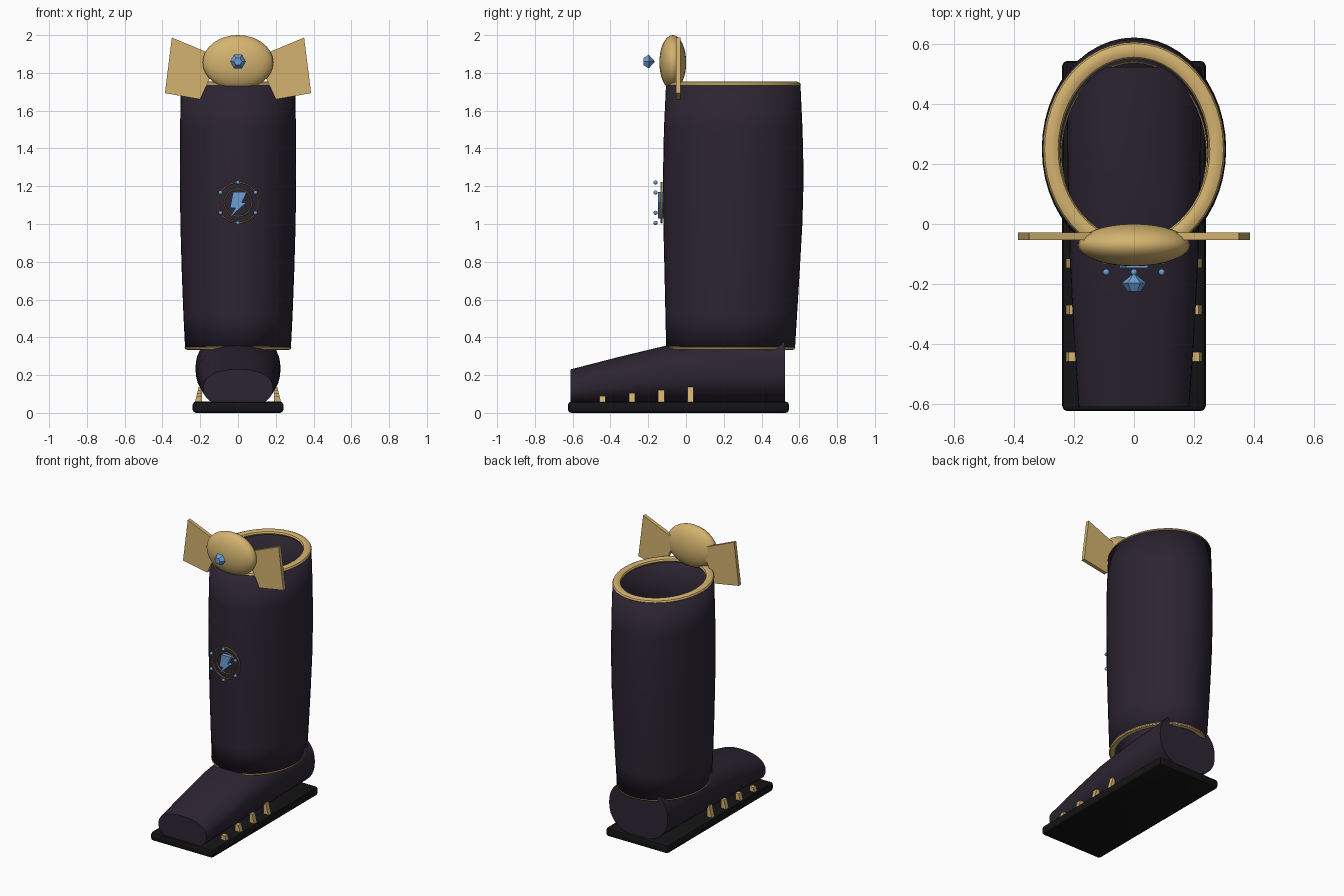
import bpy, bmesh, math
from math import sin, cos, pi, radians
from mathutils import Matrix

if "Cube" in bpy.data.objects:
    bpy.data.objects.remove(bpy.data.objects["Cube"])


def material(name, rgb):
    m = bpy.data.materials.new(name)
    m.diffuse_color = (*rgb, 1)
    m.use_nodes = True
    m.node_tree.nodes["Principled BSDF"].inputs["Base Color"].default_value = m.diffuse_color
    return m


LEATHER = material("leather", (0.025, 0.018, 0.032))
RUBBER = material("rubber", (0.007, 0.007, 0.008))
GOLD = material("gold", (0.66, 0.45, 0.16))
BLUE = material("blue", (0.16, 0.35, 0.68))


def finish(name, bm, mat, smooth=True, recalc=True):
    if recalc:
        bmesh.ops.recalc_face_normals(bm, faces=bm.faces[:])
    me = bpy.data.meshes.new(name)
    bm.to_mesh(me)
    bm.free()
    ob = bpy.data.objects.new(name, me)
    bpy.context.collection.objects.link(ob)
    me.materials.append(mat)
    if smooth:
        bpy.ops.object.select_all(action='DESELECT')
        ob.select_set(True)
        bpy.context.view_layer.objects.active = ob
        bpy.ops.object.shade_smooth_by_angle(angle=radians(35))
    return ob


def loft(bm, rings, cap=False, closed=False):
    """Skin a list of equally long point rings."""
    vs = [[bm.verts.new(p) for p in r] for r in rings]
    n = len(vs[0])
    pairs = list(zip(vs, vs[1:])) + ([(vs[-1], vs[0])] if closed else [])
    for a, b in pairs:
        for i in range(n):
            k = (i + 1) % n
            bm.faces.new((a[i], a[k], b[k], b[i]))
    if cap:
        bm.faces.new(vs[0])
        bm.faces.new(vs[-1])


def prism(name, pts, y0, y1, mat):
    """Extrude an xz outline along y."""
    bm = bmesh.new()
    loft(bm, [[(x, y, z) for x, z in pts] for y in (y0, y1)], cap=True)
    return finish(name, bm, mat, smooth=False)


def oval(rx, front, back, z, n=48):
    c, ry = (front + back) / 2, (back - front) / 2
    return [(rx * cos(2 * pi * i / n), c + ry * sin(2 * pi * i / n), z) for i in range(n)]


def oval_ring(name, rx, front, back, z, r, h, mat, sides=10):
    """Horizontal oval trim with a rounded section."""
    bm = bmesh.new()
    rings = []
    for j in range(sides):
        a = 2 * pi * j / sides
        d = r * cos(a)
        rings.append(oval(rx + d, front - d, back + d, z + h * sin(a)))
    loft(bm, rings, closed=True)
    return finish(name, bm, mat)


def ball(name, centre, radii, mat, seg=16):
    bm = bmesh.new()
    bmesh.ops.create_uvsphere(bm, u_segments=seg, v_segments=seg // 2, radius=1,
                              matrix=Matrix.Translation(centre) @ Matrix.Diagonal((*radii, 1)))
    return finish(name, bm, mat)


# Sole
bm = bmesh.new()
bmesh.ops.create_cube(bm, size=1, matrix=Matrix.Translation((0, -0.04, 0.03))
                      @ Matrix.Diagonal((0.48, 1.17, 0.06, 1)))
bmesh.ops.bevel(bm, geom=bm.edges[:], offset=0.017, segments=2, profile=0.5, affect='EDGES')
finish("sole", bm, RUBBER)


# Foot: squarish oval sections from toe to heel
def section(y, rx, c, rz, n=40, e=2 / 2.3):
    pts = []
    for i in range(n):
        u, w = cos(2 * pi * i / n), sin(2 * pi * i / n)
        pts.append((math.copysign(abs(u) ** e * rx, u), y,
                    c + math.copysign(abs(w) ** e * rz, w)))
    return pts


bm = bmesh.new()
loft(bm, [section(-0.612, 0.185, 0.13, 0.1), section(-0.36, 0.202, 0.167, 0.128),
          section(-0.11, 0.215, 0.2, 0.155), section(0.2, 0.223, 0.222, 0.175),
          section(0.525, 0.225, 0.235, 0.185)], cap=True)
finish("foot", bm, LEATHER)

# Shaft: hollow oval tube
bm = bmesh.new()
loft(bm, [oval(rx, f, b, z) for z, rx, f, b in (
    (0.34, 0.28, -0.105, 0.577), (0.52, 0.289, -0.109, 0.588), (0.75, 0.298, -0.114, 0.602),
    (1.0, 0.305, -0.12, 0.616), (1.25, 0.308, -0.122, 0.623), (1.5, 0.307, -0.117, 0.617),
    (1.735, 0.302, -0.106, 0.606))])
shaft = finish("shaft", bm, LEATHER, recalc=False)
solid = shaft.modifiers.new("wall", 'SOLIDIFY')
solid.thickness = 0.035
solid.offset = -1

# Gold trims at the rim and ankle
oval_ring("rim_trim", 0.276, -0.08, 0.58, 1.737, 0.028, 0.018, GOLD)
oval_ring("ankle_trim", 0.262, -0.088, 0.558, 0.345, 0.021, 0.013, GOLD, 8)

# Side stripes above the sole
for s, side in ((1, "right"), (-1, "left")):
    for i, (y, top) in enumerate(((-0.443, 0.09), (-0.287, 0.105), (-0.131, 0.12), (0.025, 0.138))):
        lean = 0.228 - (top - 0.055) * 0.25
        prism(f"stripe_{side}_{i + 1}",
              [(s * 0.19, 0.055), (s * 0.228, 0.055), (s * lean, top), (s * 0.19, top)],
              y - 0.016, y + 0.016, GOLD)
    # Wing plates beside the crest
    prism(f"wing_{side}", [(s * x, z) for x, z in (
        (0.35, 1.987), (0.387, 1.693), (0.2, 1.66), (0.1, 1.882))], -0.053, -0.028, GOLD)

# Crest
ball("crest", (0, -0.07, 1.855), (0.187, 0.071, 0.145), GOLD, 32)

# Faceted gem with front table and rear point
bm = bmesh.new()
loft(bm, [[(r * cos(pi * i / 3), y, 1.86 + r * sin(pi * i / 3)) for i in range(6)]
          for y, r in ((-0.226, 0.021), (-0.197, 0.042), (-0.166, 0.002))], cap=True)
finish("gem", bm, BLUE, smooth=False)

# Emblem: bolt, two thin rings and six beads
prism("bolt", [(-0.026, 1.17), (0.047, 1.17), (0.02, 1.114), (0.044, 1.114),
               (-0.048, 1.03), (-0.014, 1.084), (-0.042, 1.084)], -0.147, -0.118, BLUE)
for name, R in (("emblem_outer_ring", 0.107), ("emblem_inner_ring", 0.072)):
    bm = bmesh.new()
    rings = []
    for i in range(40):
        a = 2 * pi * i / 40
        rings.append([((R + 0.003 * cos(b)) * cos(a), -0.13 + 0.005 * sin(b),
                       1.113 + (R + 0.003 * cos(b)) * sin(a))
                      for b in (k * pi / 3 for k in range(6))])
    loft(bm, rings, closed=True)
    finish(name, bm, GOLD)
for i in range(6):
    a = pi / 2 + i * pi / 3
    ball(f"bead_{i + 1}", (0.107 * cos(a), -0.161, 1.113 + 0.107 * sin(a)), (0.011,) * 3, BLUE)
